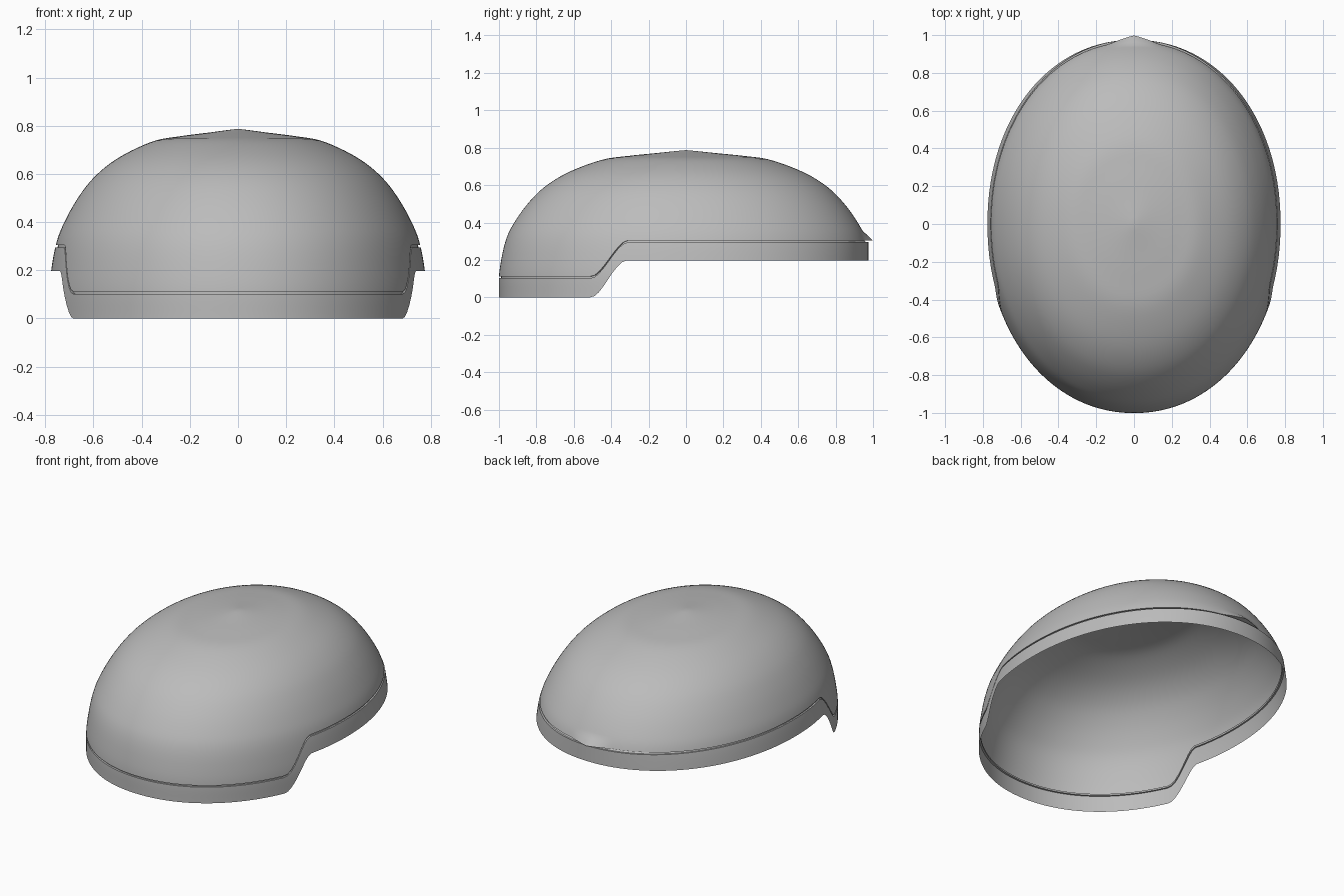
import bpy, bmesh, math

if "Cube" in bpy.data.objects:
    bpy.data.objects.remove(bpy.data.objects["Cube"])

SEGS, ROWS = 240, 40
HALF_W, HALF_L, ROUND = 0.785, 1.0, 2 / 2.07
GAP, LIP = 0.01, 0.012

shell_grey = bpy.data.materials.new("shell grey")
shell_grey.use_nodes = True
shell_grey.diffuse_color = (0.5, 0.5, 0.5, 1)
shell_grey.node_tree.nodes["Principled BSDF"].inputs["Base Color"].default_value = (0.5, 0.5, 0.5, 1)

# Side profile of the shell: (radius factor, height)
KNOTS = [(1, -0.1), (1, 0), (1, 0.11), (0.988, 0.2), (0.965, 0.3), (0.93, 0.38),
         (0.855, 0.49), (0.76, 0.587), (0.63, 0.668), (0.45, 0.735), (0.3, 0.757),
         (0.15, 0.772), (0, 0.787), (-0.15, 0.795)]


def smooth_profile(knots, steps=16):
    """Catmull-Rom curve through the knots."""
    out = []
    for a, b, c, d in zip(knots, knots[1:], knots[2:], knots[3:]):
        for i in range(steps):
            t = i / steps
            out.append(tuple(
                0.5 * (2 * q + (r - p) * t + (2 * p - 5 * q + 4 * r - s) * t * t
                       + (3 * q - p - 3 * r + s) * t ** 3)
                for p, q, r, s in zip(a, b, c, d)))
    return out + [knots[-2]]


PROFILE = smooth_profile(KNOTS)


def lookup(value, key):
    """Read the other coordinate of the profile where coordinate key passes value."""
    for p, q in zip(PROFILE, PROFILE[1:]):
        lo, hi = sorted((p[key], q[key]))
        if lo <= value <= hi and hi - lo > 1e-9:
            t = (value - p[key]) / (q[key] - p[key])
            return p[1 - key] + t * (q[1 - key] - p[1 - key])
    return PROFILE[-1][1 - key]


def outline(angle):
    c, s = math.cos(angle), math.sin(angle)
    return (math.copysign(abs(c) ** ROUND, c) * HALF_W,
            math.copysign(abs(s) ** ROUND, s) * HALF_L)


def step_up(y):
    """Zero along the low front, one along the raised sides and back."""
    t = min(1, max(0, (y + 0.51) / 0.19))
    return t * t * (3 - 2 * t)


def dome_column(x, y):
    seam = 0.112 + 0.193 * step_up(y)
    edge = lookup(seam, 1)
    column = [(x * (edge - LIP), y * (edge - LIP), seam)]
    for k in range(ROWS):
        s = edge * math.cos(math.pi / 2 * k / ROWS)
        z = seam if k == 0 else max(seam, lookup(s, 0))
        # small pointed tip at the back edge
        tip = 0.035 * max(0, 1 - abs(x) / 0.14) * max(0, 1 - (z - seam) / 0.05)
        column.append((x * s, y * s + (tip if y > 0 else 0), z))
    return column


def band_column(x, y):
    up = step_up(y)
    low, seam = 0.197 * up, 0.112 + 0.193 * up
    high = seam - GAP
    back = max(0, y) ** 4

    def at(z, inset=0):
        s = lookup(max(z, 0.001), 1)
        s += (0.975 - s) * back - inset
        return (x * s, y * s, z)

    wall = [at(low + (high - low) * i / 6) for i in range(7)]
    edge = lookup(seam, 1) - LIP
    return wall + [at(high, LIP), (x * edge, y * edge, seam)]


def build_ring(name, column, apex=None):
    bm = bmesh.new()
    cols = [[bm.verts.new(p) for p in column(*outline(2 * math.pi * i / SEGS))]
            for i in range(SEGS)]
    tip = bm.verts.new(apex) if apex else None
    for a, b in zip(cols, cols[1:] + cols[:1]):
        for j in range(len(a) - 1):
            bm.faces.new((a[j], b[j], b[j + 1], a[j + 1]))
        if tip:
            bm.faces.new((a[-1], b[-1], tip))
    mesh = bpy.data.meshes.new(name)
    bm.to_mesh(mesh)
    bm.free()
    mesh.materials.append(shell_grey)
    obj = bpy.data.objects.new(name, mesh)
    bpy.context.collection.objects.link(obj)
    bpy.ops.object.select_all(action='DESELECT')
    obj.select_set(True)
    bpy.context.view_layer.objects.active = obj
    bpy.ops.object.shade_smooth_by_angle(angle=math.radians(40))


# Domed shell, and the stepped rim band below the seam groove
build_ring("dome_shell", dome_column, (0, 0, KNOTS[-2][1]))
build_ring("rim_band", band_column)
